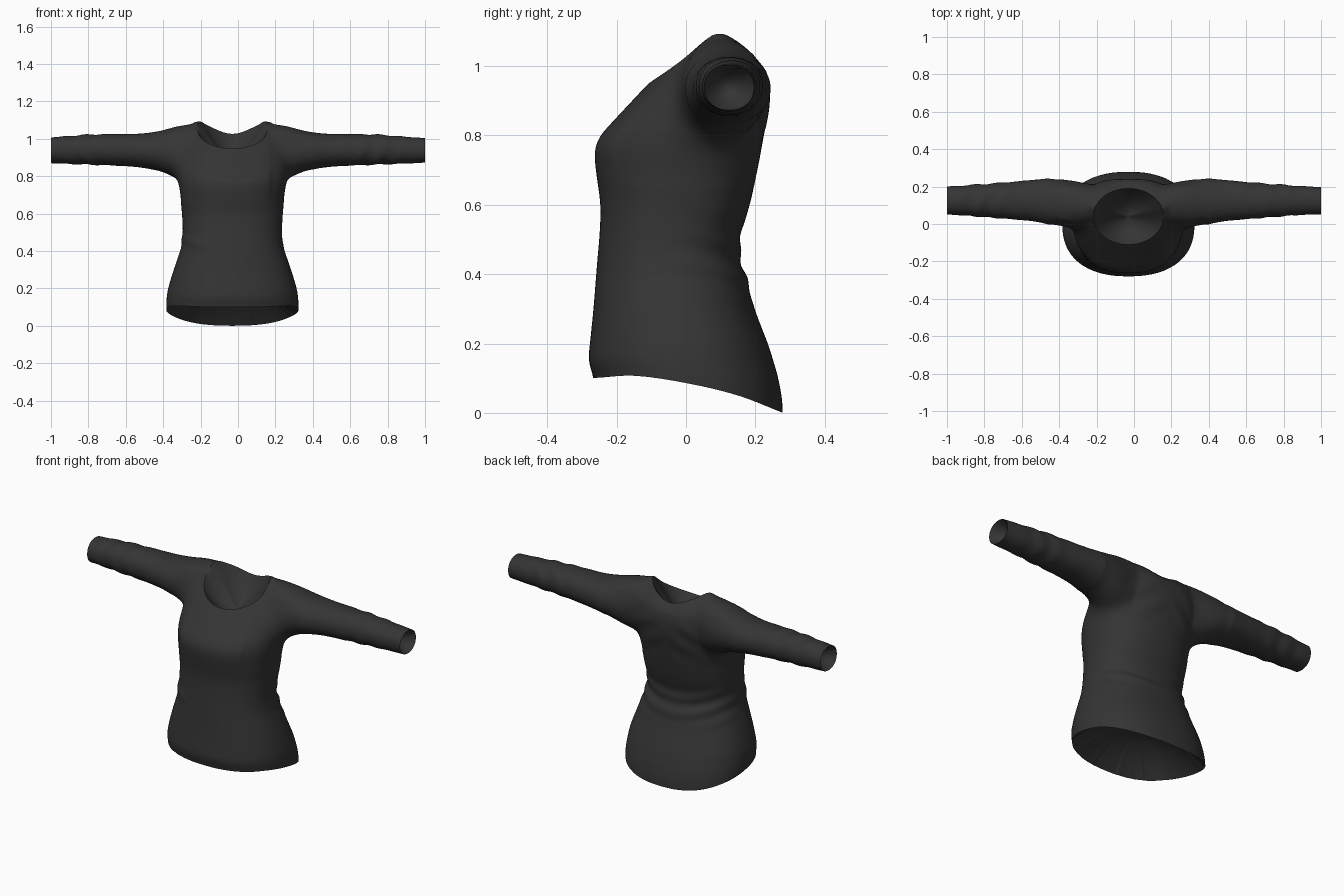
import bpy, bmesh, math
from mathutils import Vector
from mathutils.bvhtree import BVHTree

if "Cube" in bpy.data.objects:
    bpy.data.objects.remove(bpy.data.objects["Cube"])

CX = -0.03                       # body sits slightly off centre


def curve(table, t):
    """Smooth interpolation of rows (t, a, b, ...)."""
    n = len(table)
    t = min(max(t, table[0][0]), table[-1][0])
    i = max(k for k in range(n - 1) if table[k][0] <= t)
    a, b = table[i], table[i + 1]
    p, q = table[max(i - 1, 0)], table[min(i + 2, n - 1)]
    h = b[0] - a[0]
    u = (t - a[0]) / h
    out = []
    for k in range(1, len(a)):
        m0 = (b[k] - p[k]) / (b[0] - p[0]) * h
        m1 = (q[k] - a[k]) / (q[0] - a[0]) * h
        out.append((2*u**3 - 3*u*u + 1) * a[k] + (u**3 - 2*u*u + u) * m0
                   + (3*u*u - 2*u**3) * b[k] + (u**3 - u*u) * m1)
    return out


def oval(w, lo, hi, power, n=64):
    """Super-ellipse points: half width w, second axis from lo to hi."""
    pts = []
    for i in range(n):
        a = 2 * math.pi * i / n
        c, s = math.cos(a), math.sin(a)
        pts.append((w * math.copysign(abs(c) ** (2 / power), c),
                    (lo + hi) / 2 + (hi - lo) / 2 * math.copysign(abs(s) ** (2 / power), s)))
    return pts


def loft(bm, rings):
    rows = [[bm.verts.new(p) for p in r] for r in rings]
    n = len(rows[0])
    for a, b in zip(rows, rows[1:]):
        for i in range(n):
            bm.faces.new((a[i], a[(i + 1) % n], b[(i + 1) % n], b[i]))
    bm.faces.new(rows[0][::-1])
    bm.faces.new(rows[-1])


# height, half width, front y, back y
TORSO = [(-0.06, .350, -.255, .280), (0.03, .352, -.258, .278), (0.10, .354, -.266, .266),
         (0.15, .352, -.281, .252), (0.20, .344, -.277, .236), (0.30, .314, -.267, .198),
         (0.40, .280, -.259, .172), (0.46, .268, -.254, .155), (0.52, .266, -.249, .160),
         (0.60, .270, -.247, .184), (0.70, .280, -.260, .206), (0.76, .290, -.263, .217),
         (0.80, .298, -.246, .226), (0.84, .302, -.211, .233), (0.90, .300, -.155, .242),
         (0.95, .288, -.108, .241), (1.00, .270, -.057, .230), (1.05, .245, .000, .190),
         (1.08, .220, .040, .145), (1.095, .200, .070, .120)]
# distance from body centre, bottom z, top z, front y, back y
SLEEVE = [(0.10, .84, 1.075, .02, .19), (0.20, .80, 1.080, -.01, .215),
          (0.29, .780, 1.068, -.02, .236), (0.34, .803, 1.055, -.022, .244),
          (0.40, .828, 1.040, -.010, .246), (0.50, .847, 1.028, .012, .238),
          (0.65, .857, 1.026, .026, .224), (0.80, .862, 1.022, .038, .213),
          (0.90, .866, 1.014, .046, .206), (1.10, .874, 1.000, .053, .194)]
HEM = [(-.30, .100), (-.26, .101), (-.15, .107), (0.0, .086), (.15, .050), (.28, .0)]

# Closed body and sleeve volumes
bm = bmesh.new()
rings = []
for i in range(61):
    z = -0.06 + 1.155 * i / 60
    w, f, b = curve(TORSO, z)
    rings.append([(CX + x, y, z) for x, y in oval(w, f, b, 2.3)])
loft(bm, rings)
for side in (-1, 1):
    rings = []
    for i in range(51):
        d = 0.10 + i / 50
        lo, hi, f, b = curve(SLEEVE, d)
        rings.append([(CX + side * d, y + (f + b) / 2, z)
                      for y, z in oval((b - f) / 2, lo, hi, 2.1, 40)])
    loft(bm, rings)
bmesh.ops.recalc_face_normals(bm, faces=bm.faces)
mesh = bpy.data.meshes.new("shirt")
bm.to_mesh(mesh)
bm.free()
shirt = bpy.data.objects.new("shirt", mesh)
bpy.context.collection.objects.link(shirt)
bpy.context.view_layer.objects.active = shirt
shirt.select_set(True)

# Fuse into one soft skin
rm = shirt.modifiers.new("fuse", 'REMESH')
rm.mode = 'VOXEL'
rm.voxel_size = 0.011
sm = shirt.modifiers.new("soften", 'SMOOTH')
sm.factor = 0.5
sm.iterations = 12
for m in ("fuse", "soften"):
    bpy.ops.object.modifier_apply(modifier=m)

bm = bmesh.new()
bm.from_mesh(shirt.data)


def bump(v, c, s):
    return math.exp(-((v - c) / s) ** 2)


# Extra softening of the armholes
armholes = [v for v in bm.verts if 0.2 < abs(v.co.x - CX) < 0.42 and 0.66 < v.co.z < 1.02]
for _ in range(70):
    bmesh.ops.smooth_vert(bm, verts=armholes, factor=0.5,
                          use_axis_x=True, use_axis_y=True, use_axis_z=True)

# Cloth folds: sagging waist folds at the back, crumples on the forearms
bm.normal_update()
moves = []
for v in bm.verts:
    x, y, z = v.co
    bx, ax = x - CX, abs(x - CX)
    d = 0.0
    if ax < 0.4:
        back = 1 / (1 + math.exp(-(y - 0.02) * 25))
        d += back * 0.005 * math.sin(70 * (z - 0.9 * bx * bx) + 3 * bx) * bump(z, .44, .08)
        d += back * 0.003 * math.sin(45 * (z + 0.7 * ax)) * bump(z, .85, .12) * bump(ax, .12, .12)
        d += 0.006 * bump(z + 0.35 * (x + 0.25), .45, .025) * bump(x, -.25, .08) * (1 - back)
    else:
        d += 0.003 * math.sin(55 * ax + 32 * y - 20 * z) * bump(ax, .78, .13)
    moves.append(v.normal * d)
    if z > 0.9 and y > 0.05:     # dip at the nape
        moves[-1].z -= 0.022 * bump(bx, 0, .10) * bump(y, .19, .05)
for v, m in zip(bm.verts, moves):
    v.co += m

# Cuff openings
for side in (-1, 1):
    bmesh.ops.bisect_plane(bm, geom=bm.verts[:] + bm.edges[:] + bm.faces[:],
                           plane_co=(side, 0, 0), plane_no=(side, 0, 0), clear_outer=True)

# Neck and hem openings, with their rims pulled onto clean curves
tree = BVHTree.FromBMesh(bm)
NX, NY, RX, RY = CX, 0.04, 0.188, 0.15


def neck(co):
    return math.hypot((co.x - NX) / RX, (co.y - NY) / RY)


gone = [v for v in bm.verts
        if (v.co.z > 0.85 and neck(v.co) < 1)
        or (v.co.z < 0.2 and v.co.z < curve(HEM, v.co.y)[0])]
bmesh.ops.delete(bm, geom=gone, context='VERTS')
for v in {v for e in bm.edges if e.is_boundary for v in e.verts}:
    if v.co.z < 0.3:
        v.co.z = curve(HEM, v.co.y)[0]
    elif v.co.z > 0.85 and abs(v.co.x) < 0.4:
        k = 1 / neck(v.co)
        x, y = NX + (v.co.x - NX) * k, NY + (v.co.y - NY) * k
        hit = tree.ray_cast(Vector((x, y, 2)), Vector((0, 0, -1)))[0]
        v.co = (x, y, hit.z if hit else v.co.z)


# Recessed inner lining that closes every opening like a bowl
def lining(test, inward):
    edges = [e for e in bm.edges if e.is_boundary and all(test(v.co) for v in e.verts)]
    rim = {v for e in edges for v in e.verts}
    lo = Vector([min(v.co[k] for v in rim) for k in range(3)])
    hi = Vector([max(v.co[k] for v in rim) for k in range(3)])
    mid = (lo + hi) / 2
    steps = 10
    for j in range(1, steps + 1):
        s0, s1 = 1 - (j - 1) / steps, 1 - j / steps
        geom = bmesh.ops.extrude_edge_only(bm, edges=edges)["geom"]
        edges = [g for g in geom if isinstance(g, bmesh.types.BMEdge)]
        verts = [g for g in geom if isinstance(g, bmesh.types.BMVert)]
        for v in verts:
            base = mid + inward * (1 - s0 * s0)
            v.co = mid + inward * (1 - s1 * s1) + (v.co - base) * (s1 / s0)
    bmesh.ops.pointmerge(bm, verts=verts, merge_co=mid + inward)


lining(lambda c: c.z < 0.3, Vector((0, 0, 0.18)))
lining(lambda c: c.z > 0.85 and abs(c.x) < 0.4, Vector((0, 0, -0.13)))
lining(lambda c: c.x > 0.9, Vector((-0.07, 0, 0)))
lining(lambda c: c.x < -0.9, Vector((0.07, 0, 0)))
bm.to_mesh(shirt.data)
bm.free()

# Charcoal cloth
mat = bpy.data.materials.new("charcoal_cloth")
mat.diffuse_color = (0.035, 0.035, 0.035, 1)
mat.use_nodes = True
mat.node_tree.nodes["Principled BSDF"].inputs["Base Color"].default_value = mat.diffuse_color
shirt.data.materials.clear()
shirt.data.materials.append(mat)
bpy.ops.object.shade_smooth_by_angle(angle=math.radians(60))
